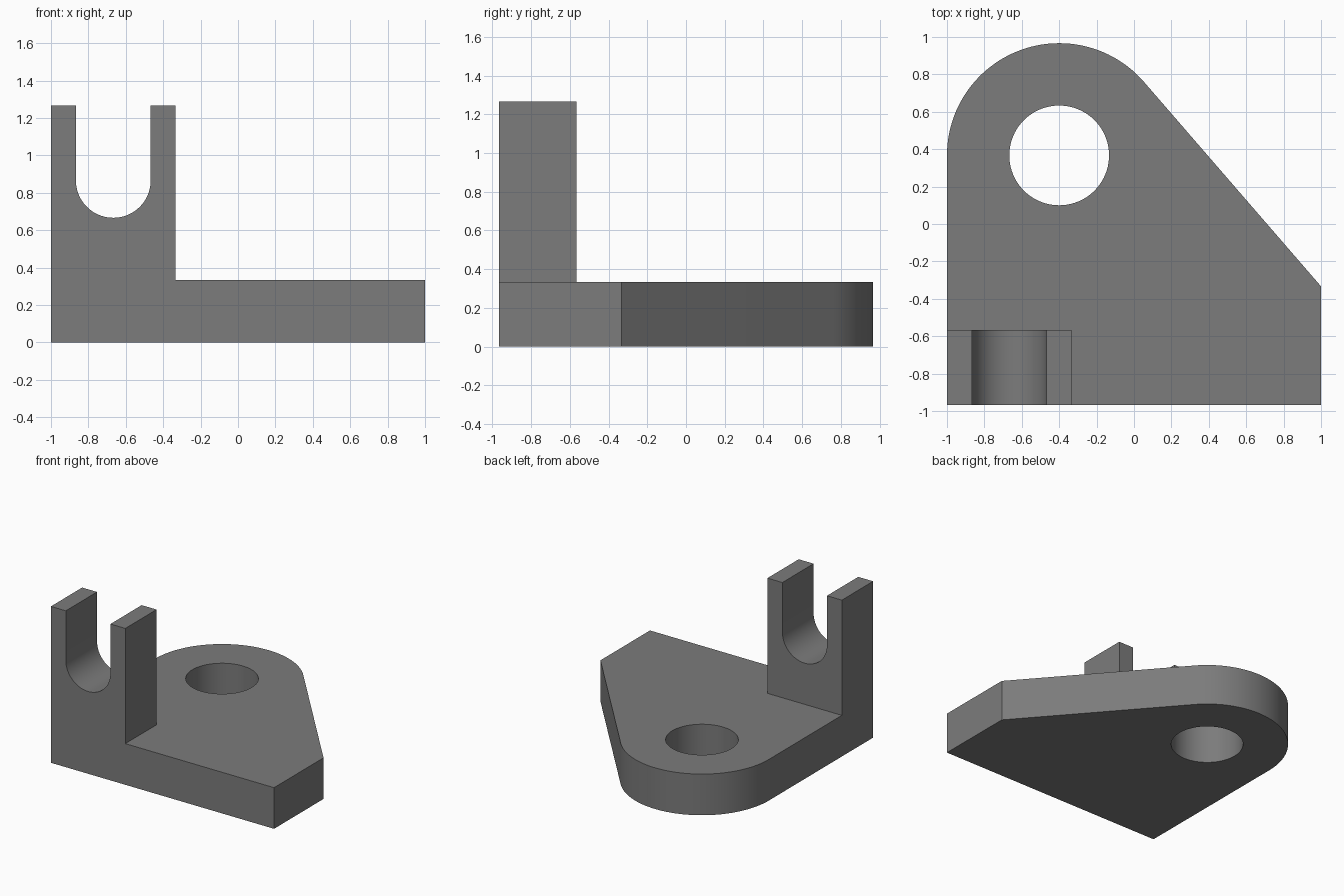
import bpy, bmesh
from math import sin, cos, pi, atan2, acos, hypot
from mathutils import Vector

if "Cube" in bpy.data.objects:
    bpy.data.objects.remove(bpy.data.objects["Cube"])

HALF_Y = 0.9667
PLATE_H = 0.3333


def arc(cx, cy, r, a0, a1, n):
    return [(cx + r * cos(a0 + (a1 - a0) * i / n),
             cy + r * sin(a0 + (a1 - a0) * i / n)) for i in range(n + 1)]


def prism(name, profile, place, direction):
    """Extrude a closed 2D profile, placed in 3D by place(), along direction."""
    bm = bmesh.new()
    face = bm.faces.new([bm.verts.new(place(u, v)) for u, v in profile])
    ext = bmesh.ops.extrude_face_region(bm, geom=[face], use_keep_orig=True)
    moved = [g for g in ext["geom"] if isinstance(g, bmesh.types.BMVert)]
    bmesh.ops.translate(bm, verts=moved, vec=Vector(direction))
    bmesh.ops.recalc_face_normals(bm, faces=bm.faces)
    mesh = bpy.data.meshes.new(name)
    bm.to_mesh(mesh)
    bm.free()
    obj = bpy.data.objects.new(name, mesh)
    bpy.context.collection.objects.link(obj)
    return obj


def combine(target, tool, operation):
    bpy.context.view_layer.objects.active = target
    mod = target.modifiers.new(operation.title(), 'BOOLEAN')
    mod.operation, mod.solver, mod.object = operation, 'EXACT', tool
    bpy.ops.object.modifier_apply(modifier=mod.name)
    bpy.data.objects.remove(tool)


# Base plate: round boss end with a flank tangent to it
cx, cy, r = -0.4, 0.3667, 0.6
corner = (1, -0.3333)
dx, dy = corner[0] - cx, corner[1] - cy
tangent = atan2(dy, dx) + acos(r / hypot(dx, dy))
outline = [(-1, -HALF_Y), (1, -HALF_Y), corner] + arc(cx, cy, r, tangent, pi, 48)
bracket = prism("bracket", outline, lambda x, y: (x, y, 0), (0, 0, PLATE_H))

# Upright fork with a U-shaped slot
slot = arc(-0.6667, 0.8667, 0.2, 0, -pi, 40)
fork = ([(-1, 0), (-0.3333, 0), (-0.3333, 1.2667), (-0.4667, 1.2667)]
        + slot + [(-0.8667, 1.2667), (-1, 1.2667)])
upright = prism("upright_fork", fork, lambda x, z: (x, -HALF_Y, z), (0, 0.4, 0))
combine(bracket, upright, 'UNION')

# Through hole concentric with the round end
hole = prism("hole_cutter", arc(cx, cy, 0.2667, 0, 2 * pi, 80)[:-1],
             lambda x, y: (x, y, -0.1), (0, 0, PLATE_H + 0.2))
combine(bracket, hole, 'DIFFERENCE')

# Dark grey finish
dark = bpy.data.materials.new("dark_grey")
dark.diffuse_color = (0.2, 0.2, 0.2, 1)
dark.use_nodes = True
dark.node_tree.nodes["Principled BSDF"].inputs["Base Color"].default_value = dark.diffuse_color
bracket.data.materials.clear()
bracket.data.materials.append(dark)

# Smooth the curved walls, keep edges sharp
bpy.ops.object.select_all(action='DESELECT')
bracket.select_set(True)
bpy.context.view_layer.objects.active = bracket
bpy.ops.object.shade_smooth_by_angle(angle=0.5)
